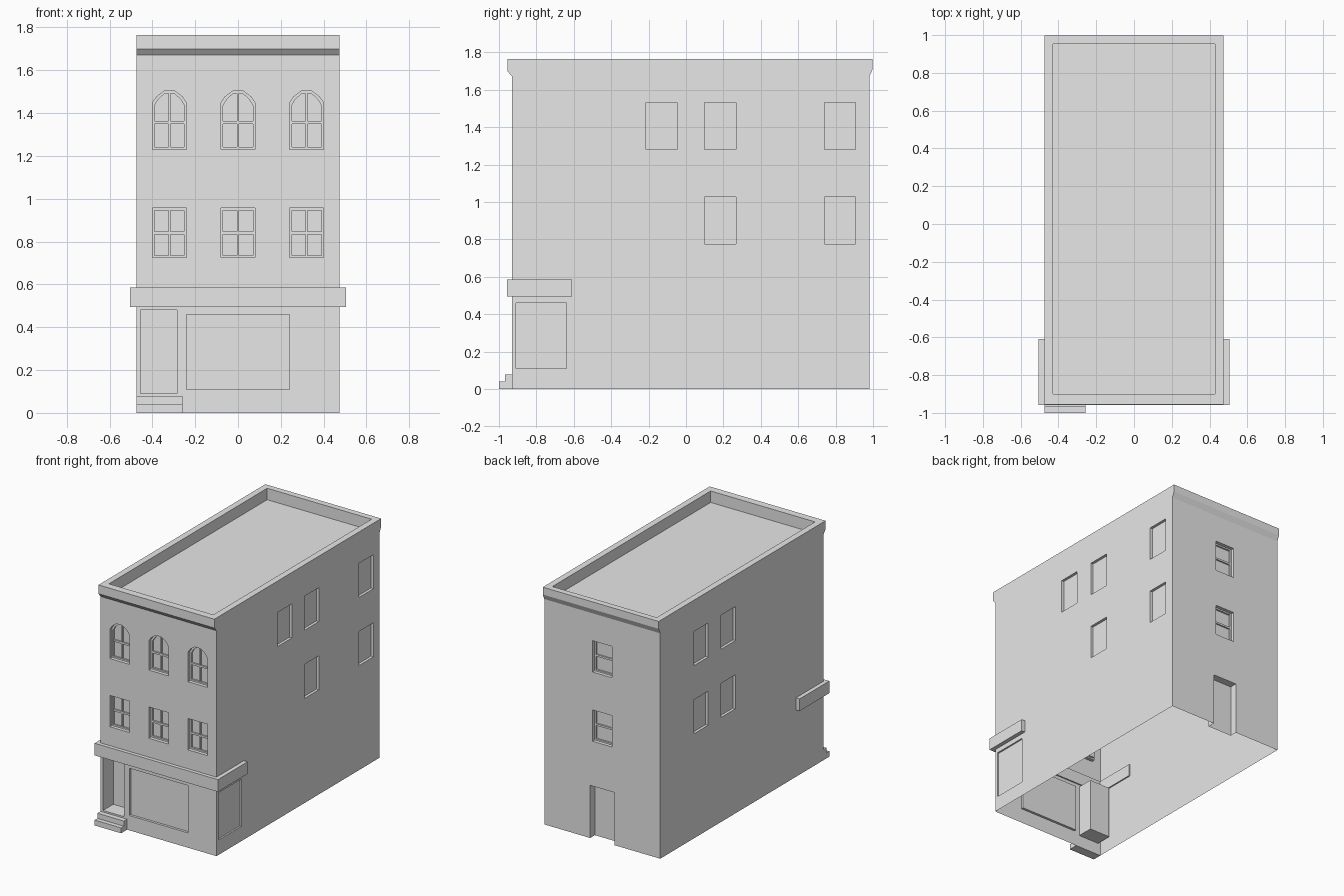
import bpy
import bmesh

if "Cube" in bpy.data.objects:
    bpy.data.objects.remove(bpy.data.objects["Cube"], do_unlink=True)

# Single plaster colour
plaster = bpy.data.materials.new("plain_grey")
plaster.use_nodes = True
plaster.diffuse_color = (0.8, 0.8, 0.8, 1)
plaster.node_tree.nodes["Principled BSDF"].inputs["Base Color"].default_value = (0.8, 0.8, 0.8, 1)

HALF, FRONT, BACK = 0.475, -0.93, 0.98

# Each wall maps (along, up, depth into wall) to model space
WALLS = {
    "front": lambda u, v, d: (u, FRONT + d, v),
    "back": lambda u, v, d: (u, BACK - d, v),
    "left": lambda u, v, d: (HALF - d, u, v),
    "right": lambda u, v, d: (d - HALF, u, v),
}


def prism(bm, place, outline, d0, d1):
    ends = [[bm.verts.new(place(u, v, d)) for u, v in outline] for d in (d0, d1)]
    bm.faces.new(ends[0])
    bm.faces.new(ends[1][::-1])
    n = len(outline)
    for i in range(n):
        j = (i + 1) % n
        bm.faces.new((ends[0][i], ends[1][i], ends[1][j], ends[0][j]))


def rect(u0, u1, v0, v1):
    return [(u0, v0), (u1, v0), (u1, v1), (u0, v1)]


def box(bm, x0, x1, y0, y1, z0, z1):
    prism(bm, lambda u, v, d: (u, v, d), rect(x0, x1, y0, y1), z0, z1)


def arch(c, half, z0, z1):
    return [(c - half, z0), (c + half, z0), (c + half, z1 - 0.055),
            (c + half * 0.75, z1 - 0.026), (c + half * 0.32, z1),
            (c - half * 0.32, z1), (c - half * 0.75, z1 - 0.026), (c - half, z1 - 0.055)]


def finish(name, bm):
    bmesh.ops.recalc_face_normals(bm, faces=bm.faces)
    mesh = bpy.data.meshes.new(name)
    bm.to_mesh(mesh)
    bm.free()
    mesh.materials.append(plaster)
    obj = bpy.data.objects.new(name, mesh)
    bpy.context.scene.collection.objects.link(obj)
    return obj


# Building shell with a sloped cornice at front and back
body = bmesh.new()
prism(body, lambda u, v, d: (d, u, v),
      [(FRONT, 0), (BACK, 0), (BACK, 1.67), (0.998, 1.71), (0.998, 1.765),
       (-0.955, 1.765), (-0.955, 1.70), (FRONT, 1.67)], -HALF, HALF)
shell = finish("building_shell", body)

openings, panes, bars = bmesh.new(), bmesh.new(), bmesh.new()
OUT, REVEAL, GLASS = -0.1, 0.025, 0.038


def sash_window(wall, c, z0, z1, arched=False, mullion=True):
    place, half, rim = WALLS[wall], 0.08, 0.011
    shape = arch if arched else (lambda c, h, a, b: rect(c - h, c + h, a, b))
    prism(openings, place, shape(c, half, z0, z1), OUT, REVEAL)
    prism(panes, place, shape(c, half - rim, z0 + rim, z1 - rim), OUT, GLASS)
    middle = (z0 + (z1 - 0.02 if arched else z1)) / 2
    prism(bars, place, rect(c - half + rim, c + half - rim, middle - 0.007, middle + 0.007),
          REVEAL + 0.002, GLASS + 0.002)
    if mullion:
        prism(bars, place, rect(c - 0.005, c + 0.005, z0 + rim, z1 - rim),
              REVEAL + 0.004, GLASS + 0.002)


# Front and back sash windows
for c in (-0.32, 0, 0.32):
    sash_window("front", c, 0.725, 0.957)
    sash_window("front", c, 1.23, 1.502, arched=True)
for z0 in (0.722, 1.235):
    sash_window("back", 0, z0, z0 + 0.232, mullion=False)

# Blind windows on the side walls
for wall, start, low in (("left", -0.215, False), ("left", 0.10, True), ("left", 0.74, True),
                         ("right", 0.10, True), ("right", 0.42, True)):
    for z0 in ((0.775, 1.28) if low else (1.28,)):
        prism(openings, WALLS[wall], rect(start, start + 0.167, z0, z0 + 0.252), OUT, 0.02)

# Shop windows, entrance recess and back door
prism(openings, WALLS["front"], rect(-0.24, 0.24, 0.11, 0.46), OUT, 0.018)
prism(openings, WALLS["left"], rect(-0.908, -0.64, 0.11, 0.46), OUT, 0.012)
prism(openings, WALLS["front"], rect(-0.455, -0.285, 0.09, 0.48), OUT, 0.12)
prism(openings, WALLS["back"], rect(-0.1, 0.1, -0.1, 0.39), OUT, 0.055)

# Sunken flat roof behind the parapet
box(openings, -0.428, 0.428, -0.9, 0.953, 1.68, 1.9)

# Cut the pockets and bake the result
cutters = [finish("opening_cutter", openings), finish("pane_cutter", panes)]
for cutter in cutters:
    cutter.hide_render = True
    mod = shell.modifiers.new(cutter.name, 'BOOLEAN')
    mod.operation = 'DIFFERENCE'
    mod.solver = 'EXACT'
    mod.object = cutter
graph = bpy.context.evaluated_depsgraph_get()
baked = bpy.data.meshes.new_from_object(shell.evaluated_get(graph))
shell.modifiers.clear()
shell.data = baked
for cutter in cutters:
    bpy.data.objects.remove(cutter, do_unlink=True)

# Leave the underside open
bm = bmesh.new()
bm.from_mesh(baked)
bm.normal_update()
floor = [f for f in bm.faces if all(v.co.z < 0.001 for v in f.verts)]
bmesh.ops.delete(bm, geom=floor, context='FACES')
bm.to_mesh(baked)
bm.free()
baked.materials.clear()
baked.materials.append(plaster)
for poly in baked.polygons:
    poly.material_index = 0

finish("window_bars", bars)

# Shopfront band wrapping the front corners
band = bmesh.new()
outer, inner = (0.505, -0.957), (0.465, -0.92)
prism(band, lambda u, v, d: (u, v, d),
      [(-outer[0], -0.61), (-outer[0], outer[1]), (outer[0], outer[1]), (outer[0], -0.61),
       (inner[0], -0.61), (inner[0], inner[1]), (-inner[0], inner[1]), (-inner[0], -0.61)],
      0.495, 0.585)
finish("shopfront_band", band)

# Entrance steps
steps = bmesh.new()
prism(steps, lambda u, v, d: (d, u, v),
      [(-1, 0), (FRONT, 0), (FRONT, 0.078), (-0.967, 0.078), (-0.967, 0.04), (-1, 0.04)],
      -HALF, -0.258)
finish("entrance_steps", steps)
